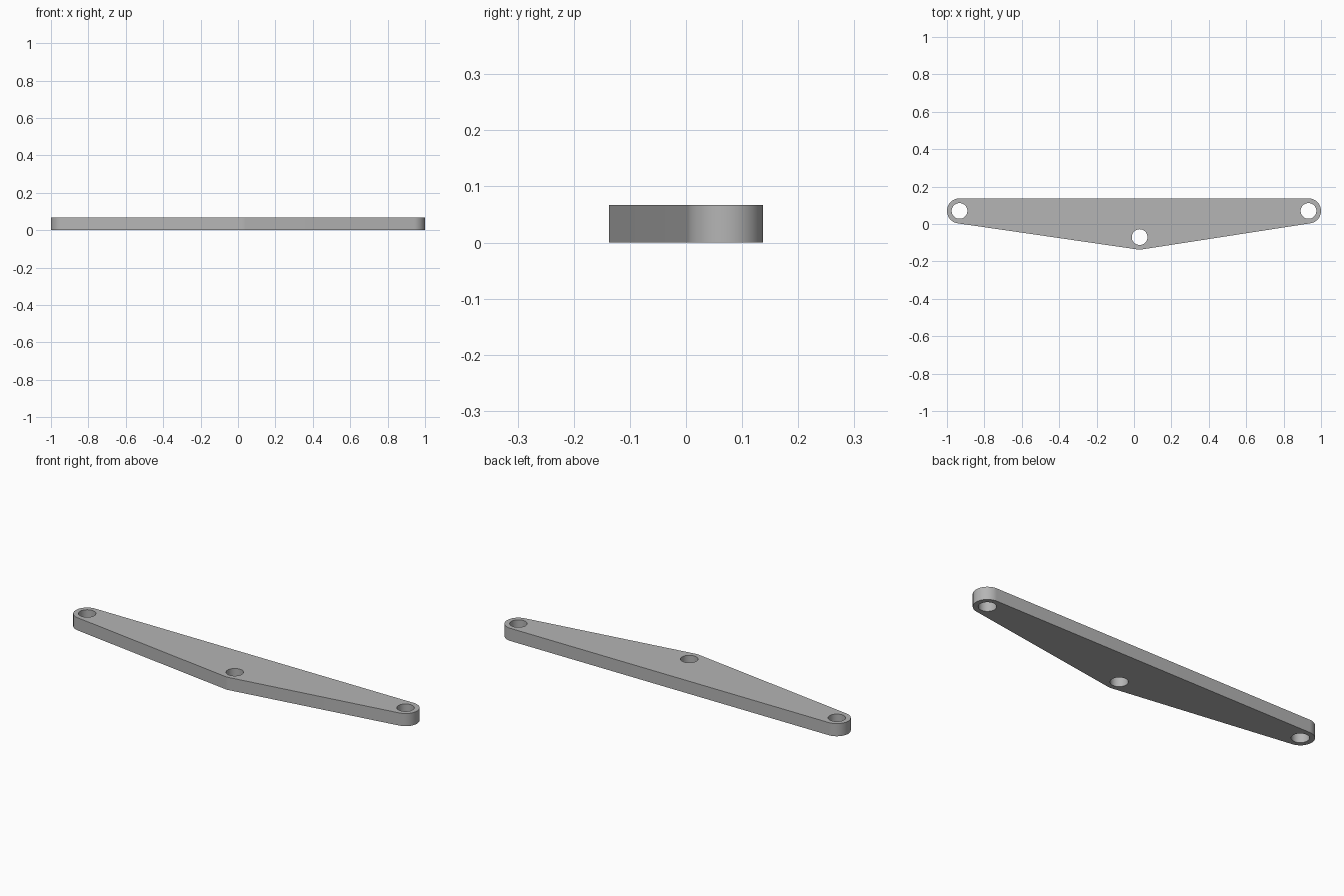
import bpy, bmesh, math
from mathutils import Vector

cube = bpy.data.objects.get("Cube")
if cube:
    bpy.data.objects.remove(cube)

THICK, R_OUT, R_HOLE = 0.067, 0.067, 0.042
right = Vector((0.933, 0.07))
left = Vector((-0.933, 0.07))
mid = Vector((0.03, -0.07))


def arc(centre, radius, start, end, steps):
    """Points on an arc, both ends included."""
    angles = [start + (end - start) * i / steps for i in range(steps + 1)]
    return [centre + radius * Vector((math.cos(a), math.sin(a))) for a in angles]


def outward(a, b):
    """Angle of the outward normal of a counter-clockwise edge."""
    d = b - a
    return math.atan2(-d.x, d.y)


def add_loop(curve, points):
    spline = curve.splines.new('POLY')
    spline.points.add(len(points) - 1)
    for p, co in zip(spline.points, points):
        p.co = (co.x, co.y, 0, 1)
    spline.use_cyclic_u = True


# Rounded three-cornered outline with a hole at each corner
edge_l, edge_r = outward(left, mid), outward(mid, right)
up = math.pi / 2
outline = (arc(right, R_OUT, edge_r, up, 32)
           + arc(left, R_OUT, up, edge_l + 2 * math.pi, 32)
           + arc(mid, R_OUT, edge_l, edge_r, 6))

profile = bpy.data.curves.new("plate_profile", 'CURVE')
profile.dimensions = '2D'
profile.fill_mode = 'BOTH'
profile.extrude = THICK / 2
add_loop(profile, outline)
for centre in (left, mid, right):
    add_loop(profile, arc(centre, R_HOLE, 0, 2 * math.pi, 48)[:-1])

# Turn the profile into a clean solid mesh
source = bpy.data.objects.new("plate_profile", profile)
bpy.context.collection.objects.link(source)
bpy.context.view_layer.update()
mesh = bpy.data.meshes.new_from_object(
    source.evaluated_get(bpy.context.evaluated_depsgraph_get()))
bpy.data.objects.remove(source)

bm = bmesh.new()
bm.from_mesh(mesh)
bmesh.ops.remove_doubles(bm, verts=bm.verts[:], dist=0.00005)
bmesh.ops.translate(bm, verts=bm.verts[:], vec=(0, 0, THICK / 2))
bmesh.ops.recalc_face_normals(bm, faces=bm.faces[:])
bm.to_mesh(mesh)
bm.free()

plate = bpy.data.objects.new("link_plate", mesh)
bpy.context.collection.objects.link(plate)

# Plain grey finish
grey = bpy.data.materials.new("plain_grey")
grey.use_nodes = True
colour = (0.46, 0.46, 0.46, 1)
grey.diffuse_color = colour
grey.node_tree.nodes["Principled BSDF"].inputs["Base Color"].default_value = colour
mesh.materials.clear()
mesh.materials.append(grey)

# Smooth round walls, sharp rims
bpy.ops.object.select_all(action='DESELECT')
plate.select_set(True)
bpy.context.view_layer.objects.active = plate
bpy.ops.object.shade_smooth_by_angle(angle=math.radians(30))
